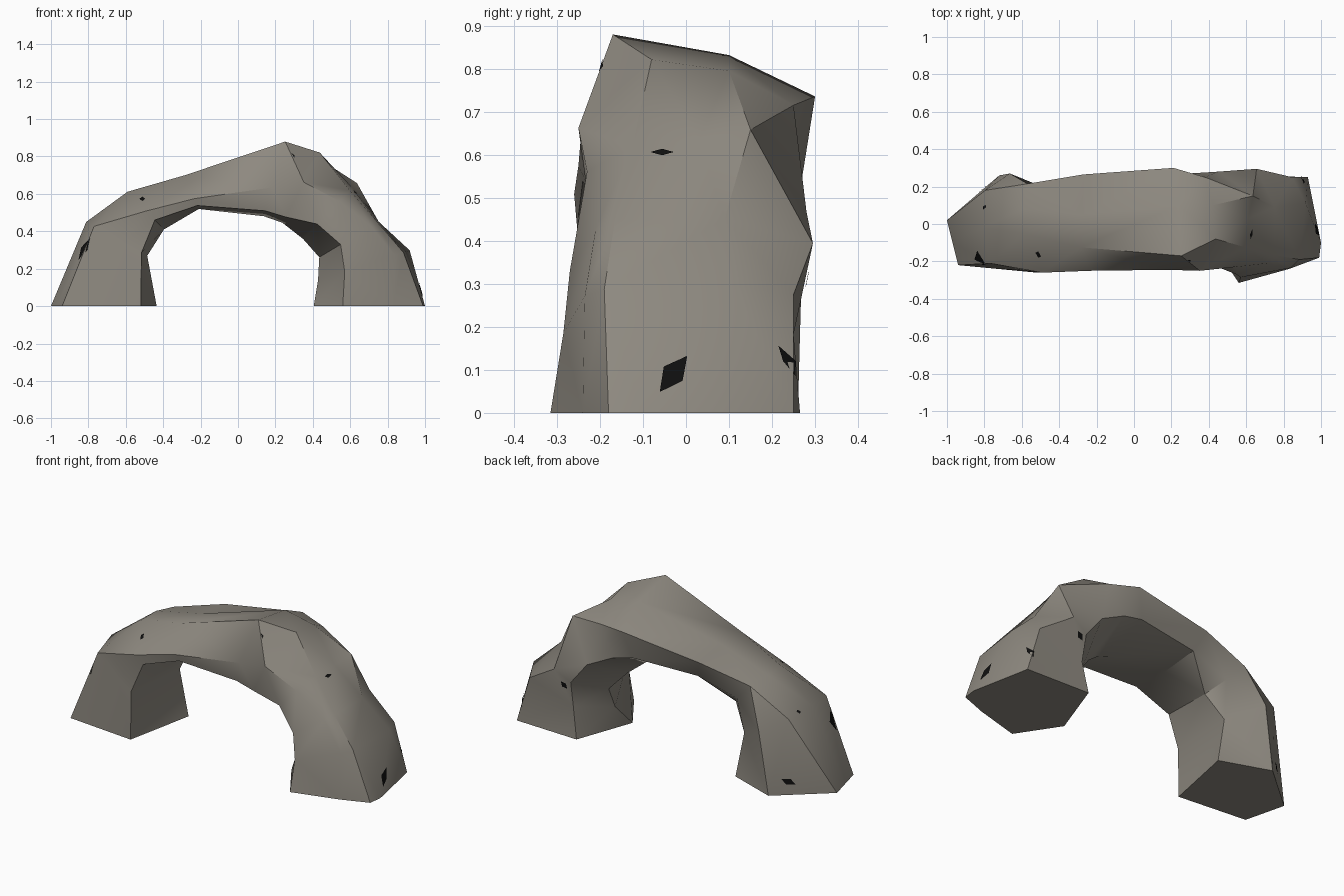
import bpy
import bmesh
from math import cos, sin, radians
from mathutils import Vector
from mathutils.bvhtree import BVHTree

default_cube = bpy.data.objects.get("Cube")
if default_cube:
    bpy.data.objects.remove(default_cube, do_unlink=True)


def make_material(name, red, green, blue):
    material = bpy.data.materials.new(name)
    material.use_nodes = True
    material.diffuse_color = (red, green, blue, 1)
    shader = material.node_tree.nodes["Principled BSDF"]
    shader.inputs["Base Color"].default_value = (red, green, blue, 1)
    shader.inputs["Roughness"].default_value = 0.9
    return material


def make_object(name, bm, material):
    mesh = bpy.data.meshes.new(name)
    bm.to_mesh(mesh)
    bm.free()
    mesh.materials.append(material)
    obj = bpy.data.objects.new(name, mesh)
    bpy.context.collection.objects.link(obj)
    return obj


def make_ring(bm, angle, corners):
    """Place one section on a plane swung around the y axis."""
    c, s = cos(radians(angle)), sin(radians(angle))
    return [bm.verts.new((r * c, y, r * s)) for r, y in corners]


# Seven-sided sections swept around the opening: each is a swing angle, then
# (radius, y) for front crest, front ridge, inner front, inner back,
# lower back, back ridge and back crest
SECTIONS = [
    (0, (.99, -.18), (.83, -.24), (.56, -.315), (.405, -.08),
     (.53, .265), (.93, .25), (1, -.1)),
    (18, (.93, -.19), (.88, -.235), (.6, -.285), (.45, .05),
     (.59, .25), (.89, .25), (.965, .11)),
    (31, (.87, -.165), (.83, -.21), (.64, -.27), (.507, .1),
     (.65, .28), (.765, .295), (.877, .09)),
    (46, (.86, -.125), (.78, -.23), (.61, -.22), (.5, .05),
     (.65, .28), (.915, .15), (.88, .03)),
    (62, (.93, -.08), (.75, -.25), (.54, -.215), (.505, 0),
     (.62, .27), (.81, .25), (.9, .1)),
    (74, (.915, -.17), (.66, -.245), (.53, -.22), (.5, 0),
     (.6, .26), (.765, .3), (.865, .1)),
    (112, (.755, -.125), (.62, -.25), (.58, -.24), (.56, 0),
     (.6, .21), (.72, .265), (.745, .05)),
    (134, (.85, -.05), (.707, -.26), (.64, -.25), (.57, .1),
     (.67, .19), (.82, .215), (.85, .08)),
    (151, (.88, -.21), (.7, -.245), (.59, -.26), (.555, .15),
     (.76, .27), (.91, .18), (.928, -.02)),
    (180, (.94, -.22), (.73, -.24), (.52, -.26), (.435, .16),
     (.72, .26), (1, .02), (.97, -.1)),
]

stone = make_material("warm_grey_stone", .27, .25, .215)
soot = make_material("black_fleck", .005, .005, .005)

# Skin between neighbouring sections, with flat soles under the legs
bm = bmesh.new()
rings = [make_ring(bm, angle, corners) for angle, *corners in SECTIONS]
for low, high in zip(rings, rings[1:]):
    for j in range(len(low)):
        bm.faces.new((low[j - 1], low[j], high[j], high[j - 1]))
bmesh.ops.triangulate(bm, faces=bm.faces, quad_method='SHORT_EDGE')
bm.faces.new(rings[0])
bm.faces.new(rings[-1])
bmesh.ops.recalc_face_normals(bm, faces=bm.faces)
bm.normal_update()
surface = BVHTree.FromBMesh(bm)
arch = make_object("rock_arch", bm, stone)

# Soft facets with crisp ridges
bpy.ops.object.select_all(action='DESELECT')
arch.select_set(True)
bpy.context.view_layer.objects.active = arch
bpy.ops.object.shade_smooth_by_angle(angle=radians(38))

# Thin dark flecks laid on the stone: name, facing side, centre across and
# up, long half-axis across and up, and width as a share of the length
X, Y, Z = Vector((1, 0, 0)), Vector((0, 1, 0)), Vector((0, 0, 1))
FLECKS = [
    ("left_leg_side", X, Y, -.03, .09, .032, .042, .5),
    ("left_leg_heel", Y, X, .9, .12, .004, .035, .25),
    ("left_leg_back", Y, X, .6, .31, .018, .02, .7),
    ("shoulder_side", X, Y, -.055, .603, .027, 0, .28),
    ("peak_side", X, Y, -.195, .805, .004, .014, .4),
    ("right_leg_front", -Y, X, -.82, .305, .028, .058, .24),
    ("right_leg_side", -X, Y, .09, .45, .012, .004, .6),
    ("right_leg_back", Y, X, -.8, .08, .03, .018, .5),
    ("span_front", -Y, X, -.51, .57, .015, 0, .8),
]
for name, out, across, a, b, da, db, width in FLECKS:
    bm = bmesh.new()
    corners = []
    for u, v in ((da, db), (-db * width, da * width),
                 (-da, -db), (db * width, -da * width)):
        start = out * 2 + across * (a + u) + Z * (b + v)
        point, normal, index, distance = surface.ray_cast(start, -out)
        if point:
            corners.append(bm.verts.new(point + normal * .005))
    if len(corners) > 2:
        face = bm.faces.new(corners)
        face.normal_update()
        if face.normal.dot(out) < 0:
            face.normal_flip()
    make_object(name + "_fleck", bm, soot)
